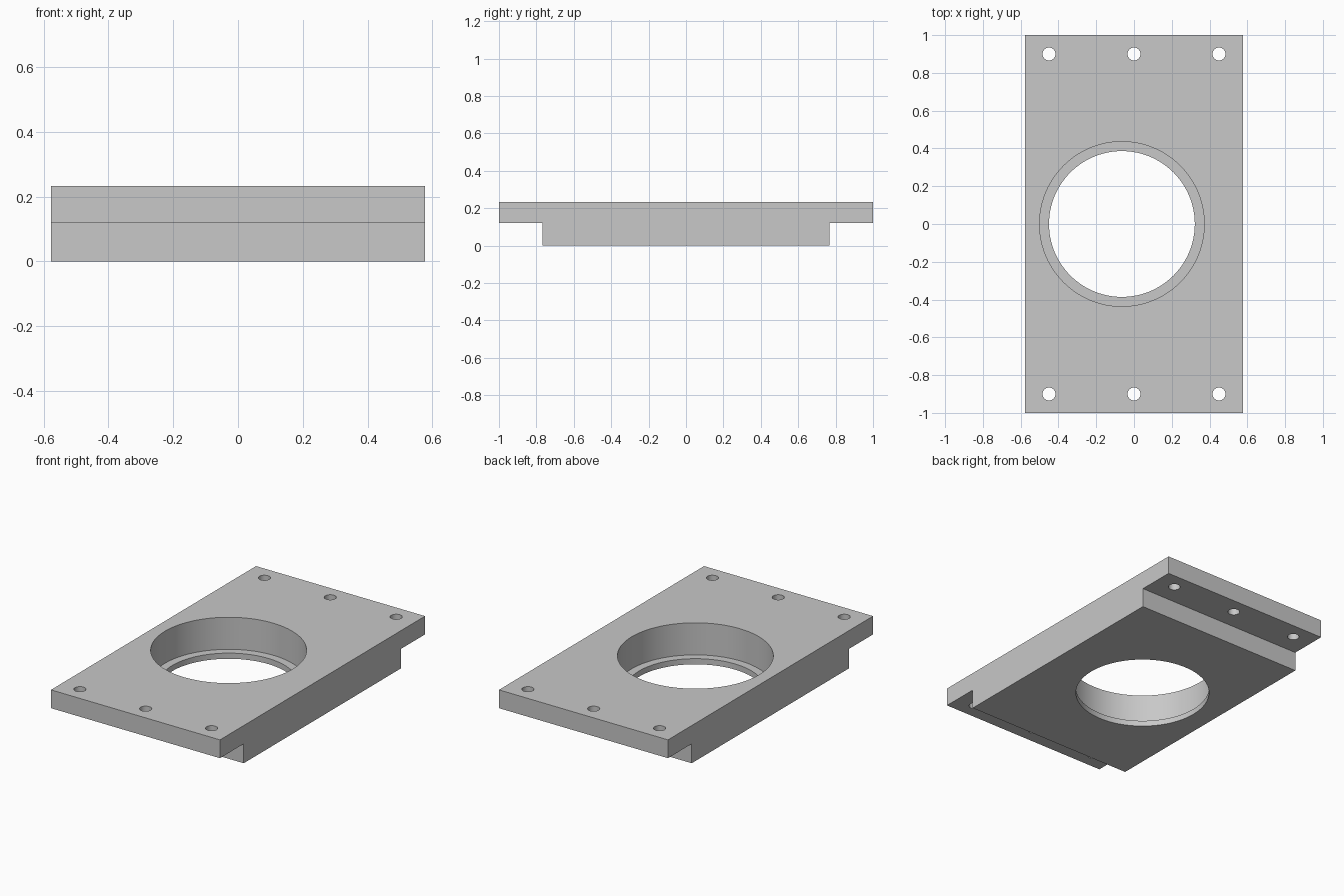
import bpy
import bmesh

if "Cube" in bpy.data.objects:
    bpy.data.objects.remove(bpy.data.objects["Cube"], do_unlink=True)

HALF_WIDTH, HALF_LENGTH, HEIGHT = 0.577, 1.0, 0.233
STEP_Y, STEP_Z = 0.768, 0.12
BORE_X, BORE_RADIUS = -0.064, 0.386
RECESS_RADIUS, LEDGE_Z = 0.436, 0.035
BOLT_X, BOLT_Y, BOLT_RADIUS = 0.45, 0.9, 0.034

# Grey metal
grey = bpy.data.materials.new("light_grey_metal")
grey.use_nodes = True
colour = (0.58, 0.58, 0.58, 1)
grey.diffuse_color = colour
grey.node_tree.nodes["Principled BSDF"].inputs["Base Color"].default_value = colour

# Plate: stepped side profile extruded across the width
half = [(STEP_Y, 0), (STEP_Y, STEP_Z), (HALF_LENGTH, STEP_Z), (HALF_LENGTH, HEIGHT)]
profile = half + [(-y, z) for y, z in reversed(half)]
bm = bmesh.new()
side = bm.faces.new([bm.verts.new((-HALF_WIDTH, y, z)) for y, z in profile])
swept = bmesh.ops.extrude_face_region(bm, geom=[side])["geom"]
bmesh.ops.translate(bm, vec=(2 * HALF_WIDTH, 0, 0),
                    verts=[v for v in swept if isinstance(v, bmesh.types.BMVert)])
bmesh.ops.recalc_face_normals(bm, faces=bm.faces)
mesh = bpy.data.meshes.new("flanged_plate")
bm.to_mesh(mesh)
bm.free()
plate = bpy.data.objects.new("flanged_plate", mesh)
bpy.context.collection.objects.link(plate)
mesh.materials.append(grey)


def drill(x, y, radius, bottom, sides):
    """Cut a round vertical hole from above the plate down to the given height."""
    top = HEIGHT + 0.1
    bpy.ops.mesh.primitive_cylinder_add(vertices=sides, radius=radius, depth=top - bottom,
                                        location=(x, y, (top + bottom) / 2))
    cutter = bpy.context.object
    cutter.name = "hole_cutter"
    cutter.hide_render = True
    cutter.data.materials.append(grey)
    cut = plate.modifiers.new("hole", 'BOOLEAN')
    cut.operation = 'DIFFERENCE'
    cut.solver = 'EXACT'
    cut.object = cutter
    bpy.ops.object.select_all(action='DESELECT')
    bpy.context.view_layer.objects.active = plate
    plate.select_set(True)
    bpy.ops.object.modifier_apply(modifier=cut.name)
    bpy.data.objects.remove(cutter, do_unlink=True)


# Offset bore with a wider bearing recess above a thin ledge
drill(BORE_X, 0, BORE_RADIUS, -0.1, 96)
drill(BORE_X, 0, RECESS_RADIUS, LEDGE_Z, 96)

# Three bolt holes in each flange
for y in (-BOLT_Y, BOLT_Y):
    for x in (-BOLT_X, 0, BOLT_X):
        drill(x, y, BOLT_RADIUS, -0.1, 32)

bpy.ops.object.shade_smooth_by_angle()
